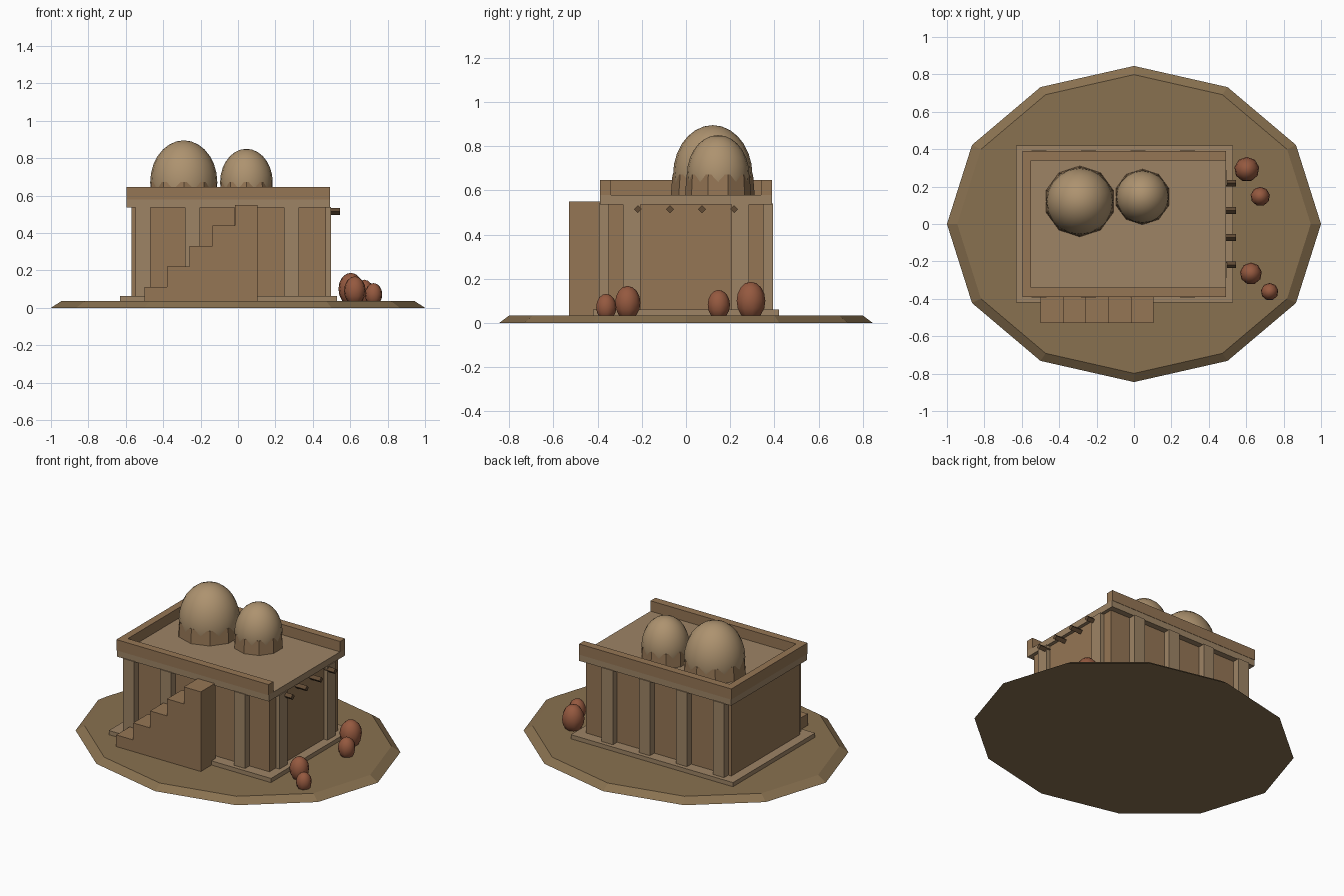
import bpy, bmesh
from math import pi
from mathutils import Matrix

if "Cube" in bpy.data.objects:
    bpy.data.objects.remove(bpy.data.objects["Cube"])


def mat(name, c):
    m = bpy.data.materials.new(name)
    m.diffuse_color = (*c, 1)
    m.use_nodes = True
    m.node_tree.nodes["Principled BSDF"].inputs["Base Color"].default_value = m.diffuse_color
    return m


SAND = mat("sand", (0.25, 0.165, 0.08))
WALL = mat("adobe", (0.30, 0.18, 0.09))
LIGHT = mat("light_adobe", (0.34, 0.23, 0.13))
DOME = mat("dome_plaster", (0.42, 0.29, 0.16))
WOOD = mat("dark_wood", (0.12, 0.07, 0.035))
CLAY = mat("red_clay", (0.30, 0.10, 0.05))


def finish(name, bm, m, smooth=False):
    bmesh.ops.recalc_face_normals(bm, faces=bm.faces)
    me = bpy.data.meshes.new(name)
    bm.to_mesh(me)
    bm.free()
    me.materials.append(m)
    for p in me.polygons:
        p.use_smooth = smooth
    o = bpy.data.objects.new(name, me)
    bpy.context.collection.objects.link(o)
    return o


def box(name, x0, x1, y0, y1, z0, z1, m):
    bm = bmesh.new()
    bmesh.ops.create_cube(bm, size=1, matrix=Matrix.Translation(
        ((x0 + x1) / 2, (y0 + y1) / 2, (z0 + z1) / 2))
        @ Matrix.Diagonal((x1 - x0, y1 - y0, z1 - z0, 1)))
    return finish(name, bm, m)


def cone(name, n, r1, r2, depth, matrix, m):
    bm = bmesh.new()
    bmesh.ops.create_cone(bm, cap_ends=True, segments=n, radius1=r1, radius2=r2,
                          depth=depth, matrix=matrix)
    return finish(name, bm, m)


def ball(name, x, y, z, r, h, u, v, m):
    bm = bmesh.new()
    bmesh.ops.create_uvsphere(bm, u_segments=u, v_segments=v, radius=1,
                              matrix=Matrix.Translation((x, y, z))
                              @ Matrix.Diagonal((r, r, h, 1)))
    return finish(name, bm, m, True)


def prism(name, profile, y0, y1, m):
    # extrude an x-z profile along y
    bm = bmesh.new()
    f = bm.faces.new([bm.verts.new((x, y0, z)) for x, z in profile])
    r = bmesh.ops.extrude_face_region(bm, geom=[f])
    vs = [g for g in r["geom"] if isinstance(g, bmesh.types.BMVert)]
    bmesh.ops.translate(bm, verts=vs, vec=(0, y1 - y0, 0))
    return finish(name, bm, m)


# sandy ground disc
cone("ground_disc", 12, 1, 0.945, 0.035,
     Matrix.Translation((0, 0, 0.0175)) @ Matrix.Diagonal((1, 0.845, 1, 1))
     @ Matrix.Rotation(pi / 2, 4, 'Z'), SAND)

# house body
box("plinth", -0.63, 0.53, -0.42, 0.42, 0.03, 0.062, LIGHT)
box("walls", -0.57, 0.47, -0.35, 0.35, 0.05, 0.54, WALL)
box("roof_slab", -0.595, 0.492, -0.388, 0.388, 0.537, 0.58, LIGHT)

# parapet on three sides, open at the right
for s, n in ((-1, "front"), (1, "back")):
    a, b = sorted((s * 0.34, s * 0.39))
    box(n + "_parapet", -0.597, 0.492, a, b, 0.578, 0.647, WALL)
box("left_parapet", -0.597, -0.55, -0.34, 0.34, 0.578, 0.647, WALL)

# pilasters
for s, n in ((-1, "front"), (1, "back")):
    a, b = sorted((s * 0.34, s * 0.394))
    for i in range(4):
        x = -0.508 + i * 0.265
        box(f"{n}_pilaster_{i + 1}", x - 0.04, x + 0.04, a, b, 0.06, 0.54, LIGHT)
for s, n in ((-1, "front"), (1, "back")):
    box(f"right_{n}_pilaster", 0.46, 0.497, s * 0.245 - 0.04, s * 0.245 + 0.04,
        0.06, 0.54, LIGHT)

# roof beams poking out of the right wall
for i in range(4):
    cone(f"roof_beam_{i + 1}", 4, 0.018, 0.018, 0.10,
         Matrix.Translation((0.495, -0.218 + i * 0.1453, 0.515))
         @ Matrix.Rotation(pi / 2, 4, 'Y'), WOOD)

# outside stair
pts = [(-0.5, 0.03)]
for i in range(5):
    z = 0.11 * (i + 1)
    pts += [(-0.5 + 0.121 * i, z), (-0.5 + 0.121 * (i + 1), z)]
pts.append((0.105, 0.03))
prism("stair", pts, -0.53, -0.38, WALL)

# two domes on drums
for n, x, y, r, top in (("large", -0.29, 0.121, 0.19, 0.895),
                        ("small", 0.045, 0.145, 0.149, 0.85)):
    cone(n + "_drum", 10, r, r * 0.96, 0.10,
         Matrix.Translation((x, y, 0.622)), WALL)
    ball(n + "_dome", x, y, 0.67, r * 0.945, top - 0.67, 20, 14, DOME)

# clay jars beside the house
for i, (x, y, r, top) in enumerate(((0.603, 0.292, 0.067, 0.187), (0.675, 0.147, 0.052, 0.15),
                                    (0.625, -0.265, 0.059, 0.168), (0.725, -0.362, 0.047, 0.132))):
    h = r * 1.3
    ball(f"clay_jar_{i + 1}", x, y, top - h, r, h, 9, 8, CLAY)
